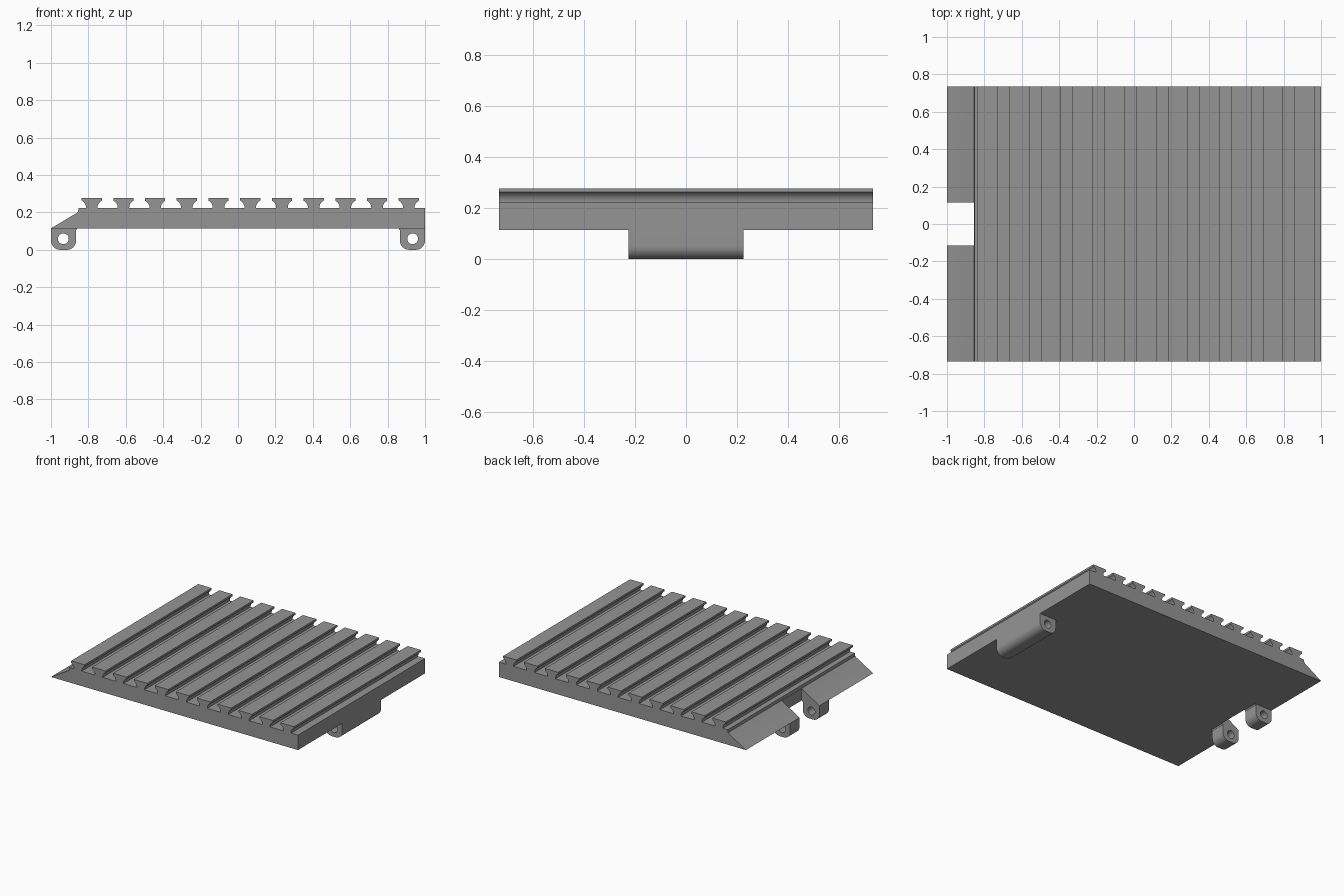
import bpy, bmesh, math

if "Cube" in bpy.data.objects:
    bpy.data.objects.remove(bpy.data.objects["Cube"])

grey = bpy.data.materials.new("mid grey")
grey.diffuse_color = (0.3, 0.3, 0.3, 1)
grey.use_nodes = True
grey.node_tree.nodes["Principled BSDF"].inputs["Base Color"].default_value = grey.diffuse_color


def prism(name, profile, y0, y1):
    """Extrude an x-z profile along y."""
    bm = bmesh.new()
    face = bm.faces.new([bm.verts.new((x, y0, z)) for x, z in profile])
    out = bmesh.ops.extrude_face_region(bm, geom=[face])
    moved = [v for v in out["geom"] if isinstance(v, bmesh.types.BMVert)]
    bmesh.ops.translate(bm, verts=moved, vec=(0, y1 - y0, 0))
    bmesh.ops.recalc_face_normals(bm, faces=bm.faces)
    mesh = bpy.data.meshes.new(name)
    bm.to_mesh(mesh)
    bm.free()
    obj = bpy.data.objects.new(name, mesh)
    bpy.context.collection.objects.link(obj)
    mesh.materials.append(grey)
    return obj


def arc(cx, cz, r, a0, a1, n):
    return [(cx + r * math.cos(math.radians(a0 + (a1 - a0) * i / n)),
             cz + r * math.sin(math.radians(a0 + (a1 - a0) * i / n))) for i in range(n + 1)]


def cut(obj, cutter):
    cutter.hide_render = True
    cutter.hide_set(True)
    mod = obj.modifiers.new("cut", 'BOOLEAN')
    mod.object = cutter
    mod.solver = 'EXACT'


def smooth(obj):
    bpy.ops.object.select_all(action='DESELECT')
    obj.select_set(True)
    bpy.context.view_layer.objects.active = obj
    bpy.ops.object.shade_smooth_by_angle(angle=math.radians(32))


# Plate with a sloped left edge and eleven undercut ribs, as one profile
DEPTH, BASE, DECK, TOP = 0.735, 0.115, 0.224, 0.277
half_rib = [(0.031, DECK), (0.0315, 0.235), (0.036, 0.246), (0.044, 0.256),
            (0.054, 0.263), (0.054, TOP)]
profile = [(-1, BASE), (-0.862, 0.197), (-0.855, 0.203), (-0.852, DECK)]
for i in range(11):
    c = -0.782 + 0.1695 * i
    profile += [(c - w, z) for w, z in half_rib]
    profile += [(c + w, z) for w, z in reversed(half_rib)]
profile += [(1, DECK), (1, BASE)]
plate = prism("ribbed_plate", profile, -DEPTH, DEPTH)

# Notch in the middle of the sloped edge
notch = prism("notch_cutter", [(-1.1, 0), (-0.856, 0), (-0.856, 0.4), (-1.1, 0.4)], -0.115, 0.115)
cut(plate, notch)
smooth(plate)


# Hinge lugs with rounded lower corners and a pin hole
def lug(name, side, y0, y1):
    r = 0.05
    shape = ([(1, BASE)] + arc(1 - r, r, r, 0, -90, 8)
             + arc(0.865 + r, r, r, -90, -180, 8) + [(0.865, 0.105), (0.858, BASE)])
    body = prism(name, [(side * x, z) for x, z in shape], y0, y1)
    hole = prism(name + "_hole_cutter", arc(side * 0.934, 0.059, 0.029, 0, 345, 23),
                 y0 - 0.1, y1 + 0.1)
    cut(body, hole)
    smooth(body)


lug("right_hinge_lug", 1, -0.225, 0.225)
lug("left_front_hinge_lug", -1, -0.225, -0.115)
lug("left_back_hinge_lug", -1, 0.115, 0.225)
